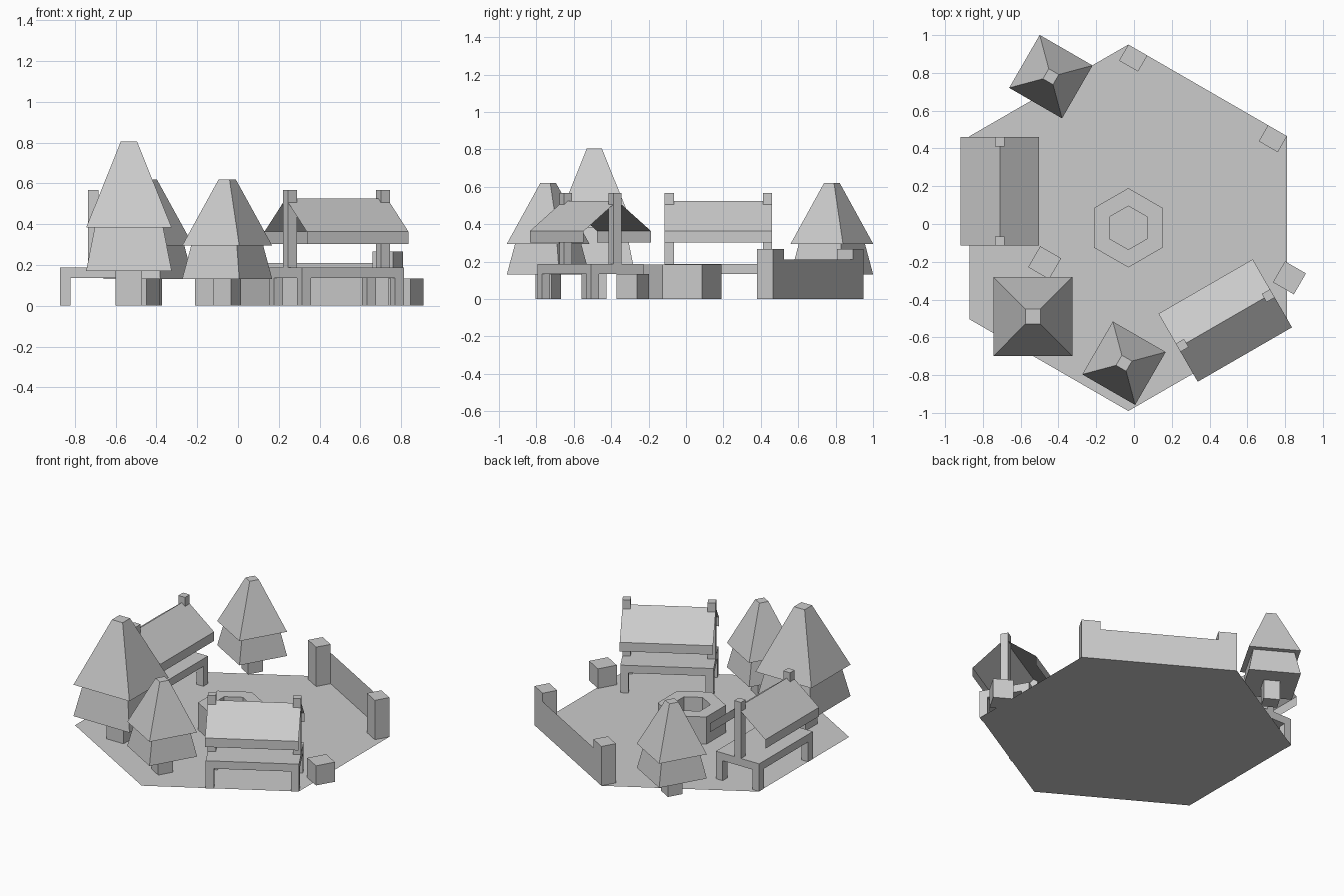
import bpy, bmesh
from math import radians, cos, sin, pi, sqrt
from mathutils import Matrix, Vector

if "Cube" in bpy.data.objects:
    bpy.data.objects.remove(bpy.data.objects["Cube"])


def finish(name, bm, loc=(0, 0, 0), rot=0, solid=True):
    if solid:
        bmesh.ops.recalc_face_normals(bm, faces=bm.faces)
    bm.transform(Matrix.Translation(loc) @ Matrix.Rotation(radians(rot), 4, 'Z'))
    me = bpy.data.meshes.new(name)
    bm.to_mesh(me)
    bm.free()
    ob = bpy.data.objects.new(name, me)
    bpy.context.collection.objects.link(ob)
    return ob


def add_box(bm, x0, x1, y0, y1, z0, z1):
    m = Matrix.Translation(((x0 + x1) / 2, (y0 + y1) / 2, (z0 + z1) / 2)) @ \
        Matrix.Diagonal((x1 - x0, y1 - y0, z1 - z0, 1))
    bmesh.ops.create_cube(bm, size=1, matrix=m)


def add_frustum(bm, half0, half1, z0, z1):
    m = Matrix.Translation((0, 0, (z0 + z1) / 2)) @ Matrix.Rotation(pi / 4, 4, 'Z')
    bmesh.ops.create_cone(bm, cap_ends=True, segments=4, radius1=half0 * sqrt(2),
                          radius2=half1 * sqrt(2), depth=z1 - z0, matrix=m)


def hexagon(bm, r, z):
    return [bm.verts.new((r * cos(pi / 6 + i * pi / 3), r * sin(pi / 6 + i * pi / 3), z))
            for i in range(6)]


CENTRE = (-0.03, -0.02, 0)

# Flat hexagonal ground
bm = bmesh.new()
bm.faces.new(reversed(hexagon(bm, 0.97, 0)))
finish("ground", bm, CENTRE, solid=False)

# Hexagonal well with an open shaft
bm = bmesh.new()
rings = [hexagon(bm, r, z) for r, z in ((0.21, 0), (0.21, 0.185), (0.115, 0.185), (0.115, 0))]
for a, b in zip(rings, rings[1:]):
    for i in range(6):
        j = (i + 1) % 6
        bm.faces.new((a[i], a[j], b[j], b[i]))
floor = [v.co.copy() for v in rings[3]]
finish("well", bm, CENTRE, solid=False)
bm = bmesh.new()
bm.faces.new([bm.verts.new(c + Vector((0, 0, 0.004))) for c in floor])
finish("well_floor", bm, CENTRE, solid=False)


# Two-tier square trees
def tree(name, x, y, s, rot):
    bm = bmesh.new()
    add_frustum(bm, 0.065, 0.065, 0, 0.17)
    finish(name + "_trunk", bm, (x, y, 0), rot).data.transform(
        Matrix.Translation((x, y, 0)) @ Matrix.Diagonal((s, s, s, 1)) @ Matrix.Translation((-x, -y, 0)))
    bm = bmesh.new()
    add_frustum(bm, 0.21, 0.168, 0.17, 0.383)
    add_frustum(bm, 0.21, 0.04, 0.383, 0.805)
    bm.transform(Matrix.Diagonal((s, s, s, 1)))
    finish(name + "_foliage", bm, (x, y, 0), rot)


tree("large_tree", -0.535, -0.49, 1, 0)
tree("front_tree", -0.053, -0.737, 0.77, -30)
tree("back_tree", -0.44, 0.78, 0.77, -30)


# Market stalls: table, ridge posts and thin canopy
def stall(name, x, y, rot):
    L, W, t = 0.288, 0.162, 0.05
    loc = (x, y, 0)
    bm = bmesh.new()
    add_box(bm, -L, L, -W, W, 0.135, 0.187)
    for sx in (-1, 1):
        for sy in (-1, 1):
            cx, cy = sx * (L - t / 2), sy * (W - t / 2)
            add_box(bm, cx - t / 2, cx + t / 2, cy - t / 2, cy + t / 2, 0, 0.135)
    finish(name + "_table", bm, loc, rot)
    bm = bmesh.new()
    for s in (-1, 1):
        cx = s * (L - t / 2)
        add_box(bm, cx - t / 2, cx + t / 2, -t / 2, t / 2, 0.187, 0.567)
    finish(name + "_posts", bm, loc, rot)
    bm = bmesh.new()
    profile = [(-0.208, 0.302), (-0.208, 0.363), (0, 0.525), (0.208, 0.363), (0.208, 0.302)]
    a, b = [[bm.verts.new((sx, py, pz)) for py, pz in profile] for sx in (-L, L)]
    for i in range(4):
        bm.faces.new((a[i], b[i], b[i + 1], a[i + 1]))
    finish(name + "_canopy", bm, loc, rot, solid=False)


stall("left_stall", -0.71, 0.173, 90)
stall("right_stall", 0.483, -0.511, 30)

# Crates
for name, x, y in (("left_crate", -0.473, -0.205), ("right_crate", 0.823, -0.285)):
    bm = bmesh.new()
    add_box(bm, -0.064, 0.064, -0.064, 0.064, 0, 0.133)
    finish(name, bm, (x, y, 0), -30)

# Fence along one ground edge: local x follows the edge, local y points outward
edge = 0.97 * cos(pi / 6)
bm = bmesh.new()
for x in (-0.427, 0.427):
    add_box(bm, x - 0.058, x + 0.058, edge - 0.098, edge, 0, 0.267)
finish("fence_posts", bm, CENTRE, -30)
bm = bmesh.new()
bm.faces.new([bm.verts.new((x, edge, z)) for x, z in
              ((0.37, 0), (-0.37, 0), (-0.37, 0.21), (0.37, 0.21))])
finish("fence_panel", bm, CENTRE, -30, solid=False)
